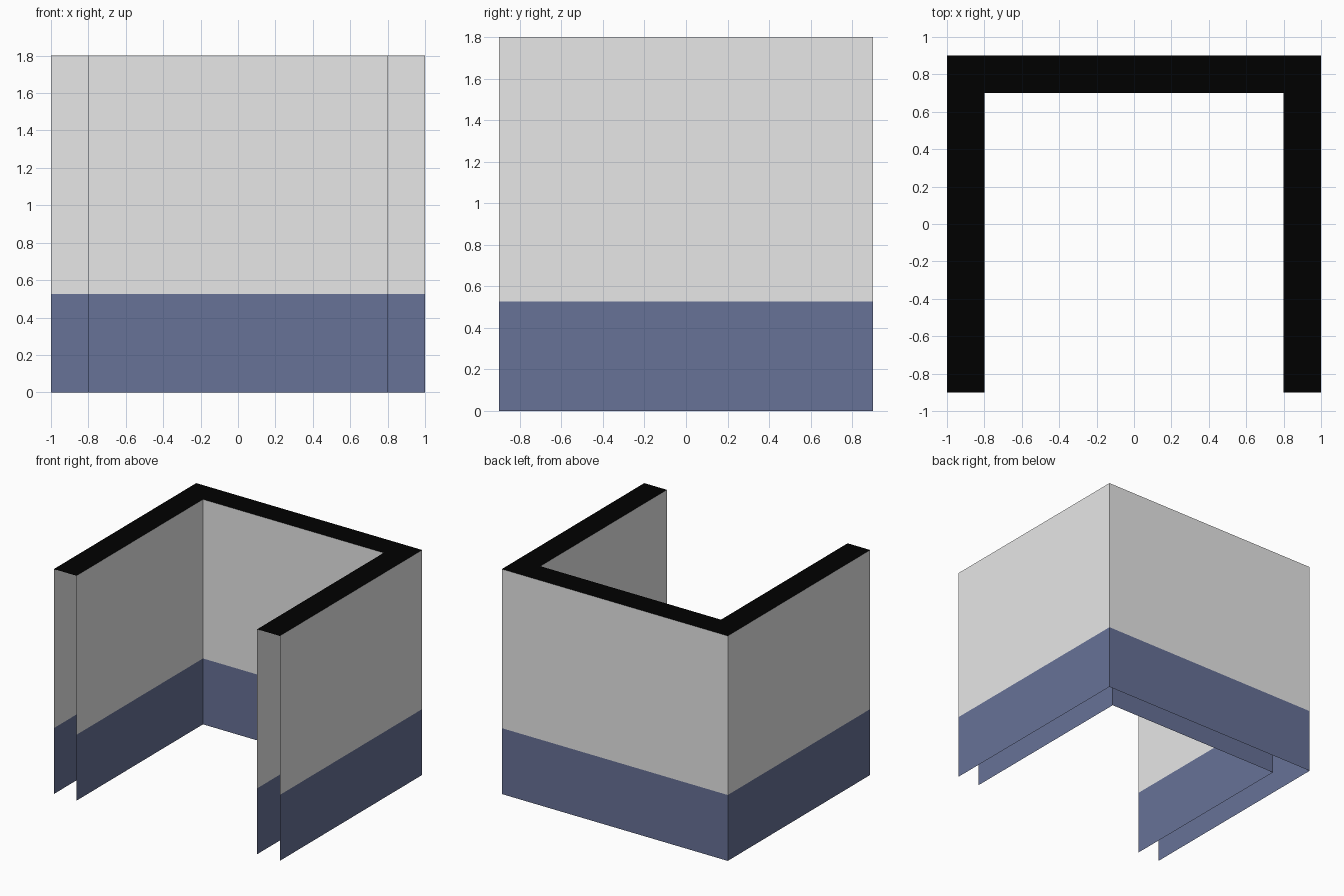
import bpy, bmesh

if "Cube" in bpy.data.objects:
    bpy.data.objects.remove(bpy.data.objects["Cube"])

HEIGHT, BAND = 1.8, 0.527


def material(name, rgb):
    m = bpy.data.materials.new(name)
    m.diffuse_color = (*rgb, 1.0)
    m.use_nodes = True
    m.node_tree.nodes["Principled BSDF"].inputs["Base Color"].default_value = m.diffuse_color
    return m


plaster = material("light grey plaster", (0.8, 0.8, 0.8))
blue = material("dusty blue band", (0.136, 0.168, 0.31))
black = material("black top", (0.0, 0.0, 0.0))

# U-shaped plan: outer and inner runs, both from the left arm to the right arm
outer = [(-1, -0.9), (-1, 0.9), (1, 0.9), (1, -0.9)]
inner = [(-0.8, -0.9), (-0.8, 0.7), (0.8, 0.7), (0.8, -0.9)]


def finish(name, bm, mats):
    me = bpy.data.meshes.new(name)
    bm.to_mesh(me)
    bm.free()
    for m in mats:
        me.materials.append(m)
    ob = bpy.data.objects.new(name, me)
    bpy.context.collection.objects.link(ob)
    return ob


def wall_run(name, path):
    """Thin sheet along the path, blue below the band height."""
    bm = bmesh.new()
    rows = [[bm.verts.new((x, y, z)) for x, y in path] for z in (0, BAND, HEIGHT)]
    for k in range(2):
        lo, hi = rows[k], rows[k + 1]
        for i in range(len(path) - 1):
            f = bm.faces.new((lo[i + 1], lo[i], hi[i], hi[i + 1]))
            f.material_index = 1 - k
    return finish(name, bm, [plaster, blue])


# Wall sheets; arm ends and underside stay open
wall_run("outer_walls", outer)
wall_run("inner_walls", inner[::-1])

# Black cap: one mitred quad per wall
bm = bmesh.new()
o = [bm.verts.new((x, y, HEIGHT)) for x, y in outer]
n = [bm.verts.new((x, y, HEIGHT)) for x, y in inner]
for i in range(3):
    bm.faces.new((o[i], n[i], n[i + 1], o[i + 1]))
finish("wall_top", bm, [black])
